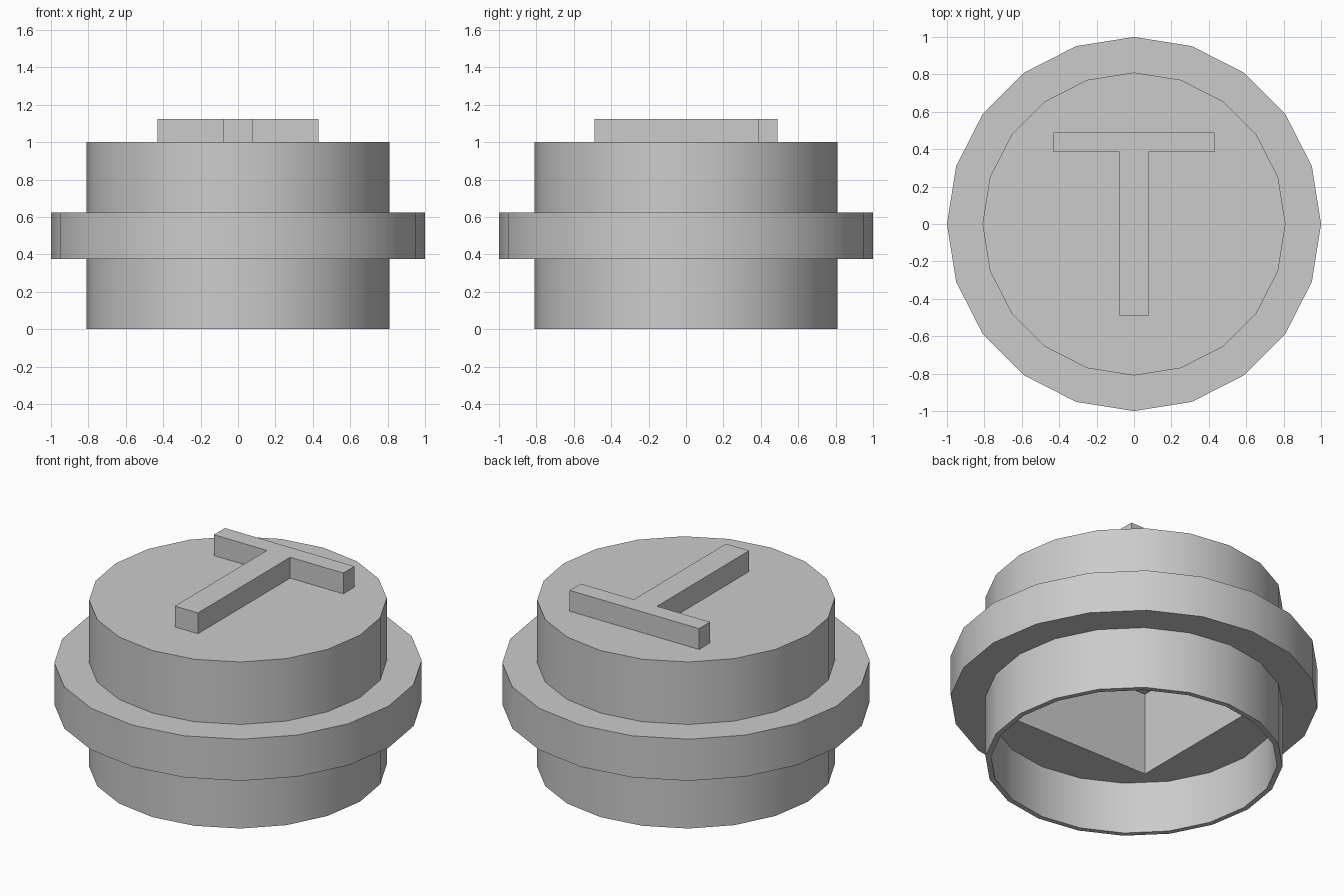
import bpy
import bmesh
from math import cos, sin, pi, radians

SIDES = 20
OUTER, INNER, FLANGE = 0.81, 0.78, 1.0
TOP, CEILING = 1.0, 0.3125
SOCKET, SOCKET_TOP = 0.48, 0.8125

cube = bpy.data.objects.get("Cube")
if cube:
    bpy.data.objects.remove(cube, do_unlink=True)

grey = bpy.data.materials.new("plain_grey")
grey.use_nodes = True
colour = (0.6, 0.6, 0.6, 1)
grey.diffuse_color = colour
grey.node_tree.nodes["Principled BSDF"].inputs["Base Color"].default_value = colour


def finish(bm, name):
    """Turn a bmesh into a named object with sharp-edged smooth shading."""
    bmesh.ops.recalc_face_normals(bm, faces=bm.faces)
    mesh = bpy.data.meshes.new(name)
    bm.to_mesh(mesh)
    bm.free()
    mesh.materials.append(grey)
    obj = bpy.data.objects.new(name, mesh)
    bpy.context.collection.objects.link(obj)
    bpy.ops.object.select_all(action="DESELECT")
    obj.select_set(True)
    bpy.context.view_layer.objects.active = obj
    bpy.ops.object.shade_smooth_by_angle(angle=radians(30))
    return obj


def ring(bm, radius, z):
    angles = [2 * pi * i / SIDES for i in range(SIDES)]
    return [bm.verts.new((radius * cos(a), radius * sin(a), z)) for a in angles]


def square(bm, half, z):
    corners = [(-1, -1), (1, -1), (1, 1), (-1, 1)]
    return [bm.verts.new((half * x, half * y, z)) for x, y in corners]


def bridge(bm, low, high):
    n = len(low)
    for i in range(n):
        j = (i + 1) % n
        bm.faces.new((low[i], low[j], high[j], high[i]))


def loop_edges(bm, loop):
    n = len(loop)
    return [bm.edges.get((loop[i], loop[(i + 1) % n])) for i in range(n)]


# Round body with its flange, from the recessed ceiling out and up to the top
profile = [(INNER, CEILING), (INNER, 0), (OUTER, 0), (OUTER, 0.375),
           (FLANGE, 0.375), (FLANGE, 0.625), (OUTER, 0.625), (OUTER, TOP)]
bm = bmesh.new()
rings = [ring(bm, r, z) for r, z in profile]
for low, high in zip(rings, rings[1:]):
    bridge(bm, low, high)
bm.faces.new(rings[-1])

# Square socket rising from the recessed ceiling
mouth = square(bm, SOCKET, CEILING)
roof = square(bm, SOCKET, SOCKET_TOP)
bridge(bm, mouth, roof)
bm.faces.new(roof)
bmesh.ops.triangle_fill(bm, use_beauty=True, normal=(0, 0, -1),
                        edges=loop_edges(bm, rings[0]) + loop_edges(bm, mouth))
finish(bm, "flanged_body")

# Raised rib on top: a stem meeting a crossbar, mirrored across x
half = [(0.077, -0.49), (0.077, 0.385), (0.43, 0.385), (0.43, 0.49)]
outline = half + [(-x, y) for x, y in reversed(half)]
bm = bmesh.new()
base = [bm.verts.new((x, y, TOP)) for x, y in outline]
cap = [bm.verts.new((x, y, 1.125)) for x, y in outline]
bridge(bm, base, cap)
bm.faces.new(cap)
bm.faces.new(base[::-1])
finish(bm, "raised_rib")
